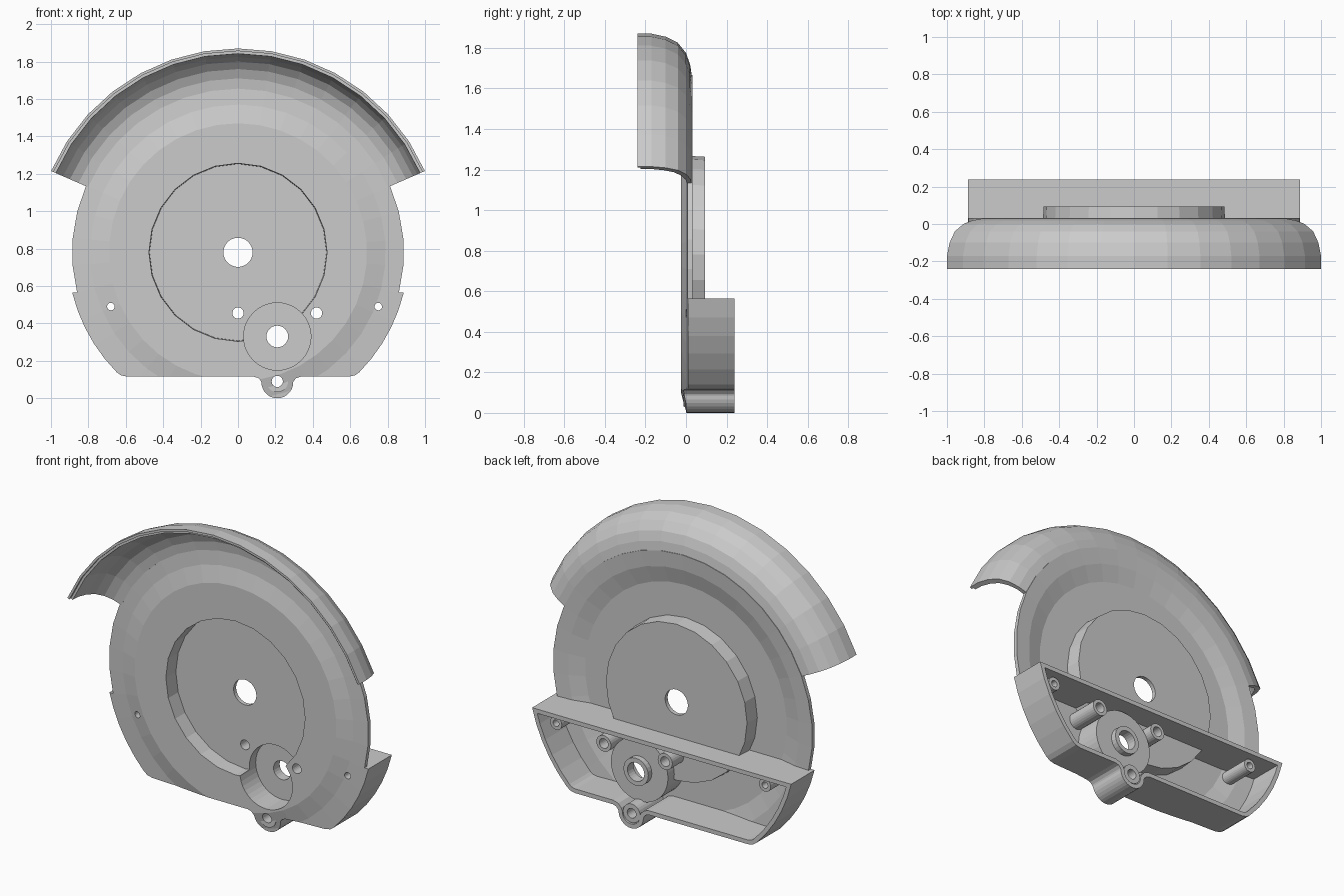
import bpy, bmesh
from math import sin, cos, radians, sqrt

if "Cube" in bpy.data.objects:
    bpy.data.objects.remove(bpy.data.objects["Cube"])

C = 0.78  # height of the main disc axis


def finish(bm, name):
    bmesh.ops.remove_doubles(bm, verts=bm.verts, dist=1e-5)
    bmesh.ops.recalc_face_normals(bm, faces=bm.faces)
    me = bpy.data.meshes.new(name)
    bm.to_mesh(me)
    bm.free()
    ob = bpy.data.objects.new(name, me)
    bpy.context.collection.objects.link(ob)
    return ob


def lathe(name, prof, n=32, x=0, z=C, a0=0.0, a1=360.0):
    """Turn an (r, y) profile about a y-parallel axis; profiles starting at r=0 stay open there."""
    bm = bmesh.new()
    full = a1 - a0 >= 360
    rings = []
    for i in range(n if full else n + 1):
        a = radians(a0 + (a1 - a0) * i / n)
        rings.append([bm.verts.new((x + r * cos(a), y, z + r * sin(a))) for r, y in prof])
    k = len(prof)
    on_axis = prof[0][0] == 0
    if on_axis:  # all rings share the two axis vertices
        for ring in rings[1:]:
            for j in (0, k - 1):
                bm.verts.remove(ring[j])
                ring[j] = rings[0][j]
    pairs = [(i, (i + 1) % len(rings)) for i in range(n)]
    for i, i2 in pairs:
        for j in range(k - 1 if on_axis else k):
            q = [rings[i][j], rings[i][(j + 1) % k], rings[i2][(j + 1) % k], rings[i2][j]]
            bm.faces.new(list(dict.fromkeys(q)))
    if not full:
        bm.faces.new(rings[0])
        bm.faces.new(rings[-1])
    return finish(bm, name)


def rod(name, r0, y0, r1, y1, x, z, n=32):
    return lathe(name, [(0, y0), (r0, y0), (r1, y1), (0, y1)], n, x, z)


def extrude(name, pts, y0, y1):
    bm = bmesh.new()
    f = bm.faces.new([bm.verts.new((x, y0, z)) for x, z in pts])
    g = bmesh.ops.extrude_face_region(bm, geom=[f])["geom"]
    for v in g:
        if isinstance(v, bmesh.types.BMVert):
            v.co.y = y1
    return finish(bm, name)


def boolean(ob, op, cutter, keep=False):
    m = ob.modifiers.new("cut", 'BOOLEAN')
    m.operation, m.solver, m.object = op, 'EXACT', cutter
    bpy.context.view_layer.objects.active = ob
    bpy.ops.object.modifier_apply(modifier=m.name)
    if not keep:
        bpy.data.objects.remove(cutter)


def arc(r, a0, a1, n, x=0, z=C):
    return [(x + r * cos(radians(a0 + (a1 - a0) * i / n)),
             z + r * sin(radians(a0 + (a1 - a0) * i / n))) for i in range(n + 1)]


def inset(pts, d):
    """Offset a clockwise outline inwards."""
    out = []
    for i, (x, z) in enumerate(pts):
        (xa, za), (xb, zb) = pts[i - 1], pts[(i + 1) % len(pts)]
        l1, l2 = sqrt((x-xa)**2 + (z-za)**2), sqrt((xb-x)**2 + (zb-z)**2)
        n1, n2 = ((z-za)/l1, -(x-xa)/l1), ((zb-z)/l2, -(xb-x)/l2)
        k = d / (1 + n1[0]*n2[0] + n1[1]*n2[1])
        out.append((x + k*(n1[0]+n2[0]), z + k*(n1[1]+n2[1])))
    return out


# Outlines: lower housing (clockwise from upper right) and whole plate
side = arc(0.912, -13.64, -44.6, 5) + [(0.625, 0.122), (0.59, 0.115)]
lug = ([(0.335, 0.115), (0.312, 0.108), (0.299, 0.094)]
       + arc(0.085, 0, -180, 14, 0.21, 0.085)
       + [(0.121, 0.094), (0.108, 0.108), (0.085, 0.115)])
housing = side + lug + [(-x, z) for x, z in reversed(side)]
plate_outline = housing + arc(0.887, 194.03, -14.03, 22)

# Dished plate with solid backs of both pockets
plate = lathe("dished_plate", [(0, -.025), (.69, -.025), (.79, 0), (.95, .012),
                               (.95, .036), (.79, .025), (.69, 0), (0, 0)], 38, a0=23.5, a1=383.5)
boolean(plate, 'INTERSECT', extrude("outline_cutter", plate_outline, -0.2, 0.3))
boolean(plate, 'UNION', rod("large_back", .489, -.012, .483, .093, 0, C, 24))
boolean(plate, 'UNION', rod("small_back", .195, -.012, .195, .155, .21, .33, 40))

# Lower housing wall, open at the back, following the dished front
wall = extrude("rear_housing_wall", housing, -0.2, 0.3)
boolean(wall, 'DIFFERENCE', extrude("inner_cutter", inset(housing, 0.026), -0.3, 0.4))
boolean(wall, 'INTERSECT', lathe("front_cutter", [(0, -.02), (.69, -.02), (.79, .004), (.97, .016),
                                                  (.97, .238), (0, .238)], 38, a0=23.5, a1=383.5))

# Pockets and holes cut from the front
large = rod("large_pocket", .479, -.1, .473, .068, 0, C, 24)
boolean(wall, 'DIFFERENCE', large, keep=True)
boolean(plate, 'DIFFERENCE', large)
boolean(plate, 'DIFFERENCE', rod("small_pocket", .18, -.1, .18, .13, .21, .33, 40))
posts = [("left_inner", 0, .455, .03, .05, .078, .205), ("right_inner", .42, .455, .03, .05, -.01, .205),
         ("left_outer", -.68, .49, .02, .04, .008, .2), ("right_outer", .75, .49, .02, .04, .012, .2),
         ("lug", .21, .09, .03, .058, -.012, .232), ("hub", .21, .33, .058, .085, .14, .19)]
for name, x, z, ri, ro, y0, y1 in posts:
    boolean(plate, 'DIFFERENCE', rod("hole", ri, -.2, ri, .4, x, z, 24))
    lathe(name + "_post", [(ri, y0), (ro, y0), (ro, y1), (ri, y1)], 24, x, z)
boolean(plate, 'DIFFERENCE', rod("axle_hole", .078, -.2, .078, .4, 0, C, 32))

# Curved guard over the top with a stepped lip
lathe("top_guard", [(.875, .006), (.93, -.002), (.98, -.024), (1.02, -.06), (1.045, -.11),
                    (1.06, -.17), (1.062, -.225), (1.076, -.225), (1.076, -.24), (1.09, -.24),
                    (1.09, -.17), (1.075, -.1), (1.045, -.04), (.995, 0), (.94, .02), (.875, .03)],
      14, a0=23.5, a1=156.5)
